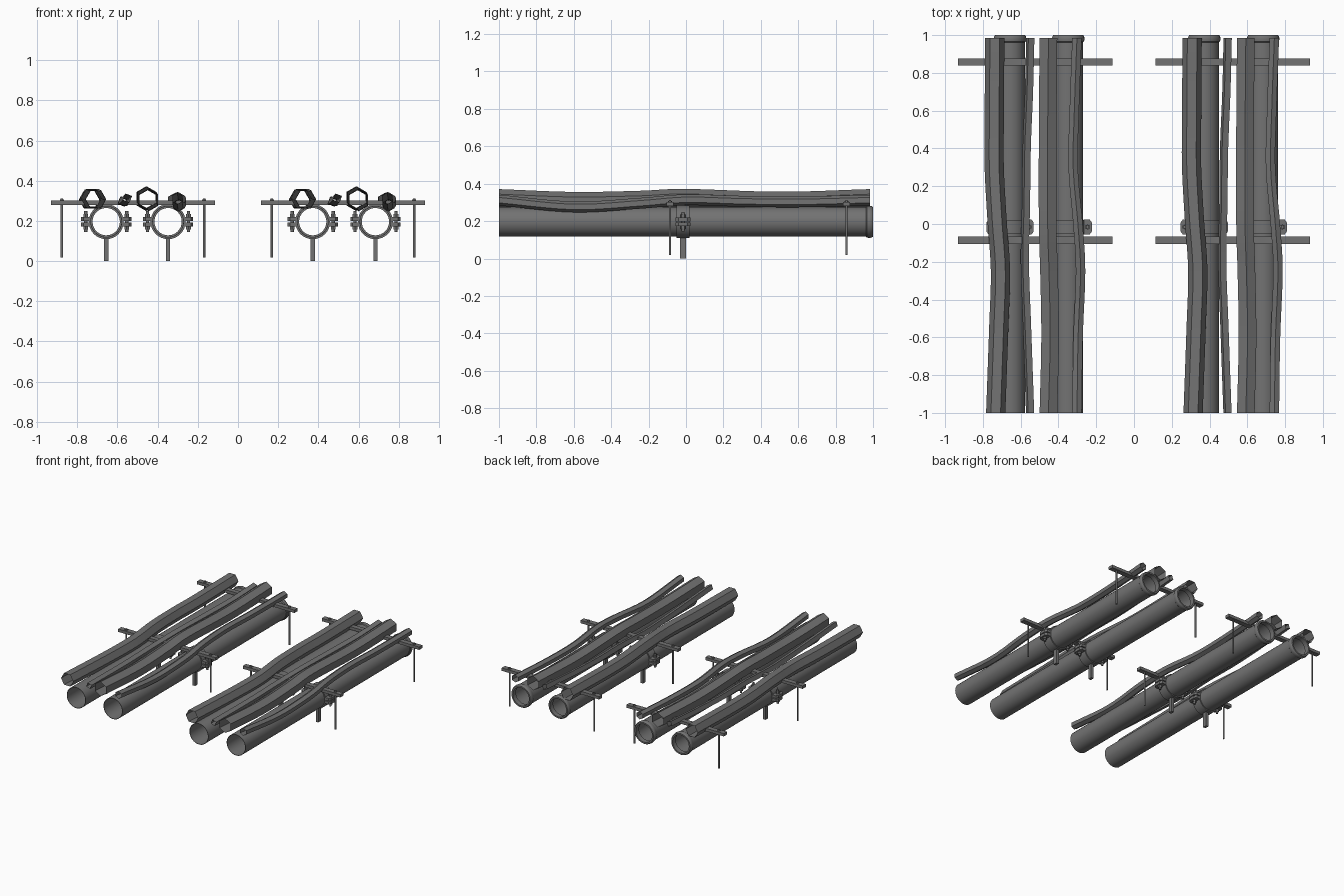
import bpy, bmesh, math
from mathutils import Vector, Matrix

cube = bpy.data.objects.get("Cube")
if cube:
    bpy.data.objects.remove(cube, do_unlink=True)

GREY = (0.17, 0.17, 0.17, 1)
metal = bpy.data.materials.new("dark grey")
metal.use_nodes = True
metal.diffuse_color = GREY
metal.node_tree.nodes["Principled BSDF"].inputs["Base Color"].default_value = GREY


def finish(name, bm, smooth=False):
    bmesh.ops.recalc_face_normals(bm, faces=bm.faces)
    mesh = bpy.data.meshes.new(name)
    bm.to_mesh(mesh)
    bm.free()
    mesh.materials.append(metal)
    ob = bpy.data.objects.new(name, mesh)
    bpy.context.collection.objects.link(ob)
    if smooth:
        bpy.ops.object.select_all(action='DESELECT')
        ob.select_set(True)
        bpy.context.view_layer.objects.active = ob
        bpy.ops.object.shade_smooth_by_angle(angle=math.radians(35))
    return ob


def skin(bm, rings, closed=False):
    """Bridge successive rings of vertices with quads."""
    n = len(rings[0])
    pairs = list(zip(rings, rings[1:]))
    if closed:
        pairs.append((rings[-1], rings[0]))
    for a, b in pairs:
        for i in range(n):
            j = (i + 1) % n
            bm.faces.new((a[i], a[j], b[j], b[i]))


def lathe(name, x, z, profile, sides=32):
    """Closed (radius, y) profile spun around a line along y."""
    bm = bmesh.new()
    rings = []
    for r, y in profile:
        turns = [math.tau * i / sides for i in range(sides)]
        rings.append([bm.verts.new((x + r * math.cos(t), y, z + r * math.sin(t)))
                      for t in turns])
    skin(bm, rings, closed=True)
    return finish(name, bm, True)


def add_box(bm, centre, size):
    bmesh.ops.create_cube(bm, size=1, matrix=Matrix.Translation(centre)
                          @ Matrix.Diagonal((*size, 1)))


def add_rod(bm, x, y, z0, z1, r, sides=12):
    bmesh.ops.create_cone(bm, cap_ends=True, segments=sides, radius1=r, radius2=r,
                          depth=z1 - z0, matrix=Matrix.Translation((x, y, (z0 + z1) / 2)))


def smooth_path(points, steps=6):
    """Catmull-Rom samples through the points."""
    p = [Vector(q) for q in points]
    p = [2 * p[0] - p[1]] + p + [2 * p[-1] - p[-2]]
    out = []
    for a, b, c, d in zip(p, p[1:], p[2:], p[3:]):
        for k in range(steps):
            t = k / steps
            out.append(0.5 * (2 * b + (c - a) * t + (2 * a - 5 * b + 4 * c - d) * t ** 2
                              + (3 * b - a - 3 * c + d) * t ** 3))
    return out + [p[-2]]


def cable(name, shift, stations, radius, sides, turn):
    bm = bmesh.new()
    rings = []
    for c in smooth_path(stations):
        ring = []
        for i in range(sides):
            t = turn + math.tau * i / sides
            ring.append(bm.verts.new((c.x + shift + radius * math.cos(t), c.y,
                                      c.z + radius * math.sin(t))))
        rings.append(ring)
    skin(bm, rings)
    return finish(name, bm)


PIPE_Z = 0.196
CLAMP_Y = -0.016


def pipe(side, x):
    # Long pipe with a rolled collar at the back end
    lathe(f"{side}_pipe", x, PIPE_Z, [(0.079, -1), (0.079, 0.98), (0.076, 0.98), (0.076, -1)])
    lathe(f"{side}_pipe_collar", x, PIPE_Z,
          [(0.079, 0.962), (0.084, 0.967), (0.086, 0.98), (0.084, 0.993), (0.079, 1),
           (0.068, 1), (0.068, 0.962)])
    # Clamp band
    lathe(f"{side}_clamp_band", x, PIPE_Z,
          [(0.079, CLAMP_Y - 0.036), (0.087, CLAMP_Y - 0.036),
           (0.087, CLAMP_Y + 0.036), (0.079, CLAMP_Y + 0.036)])
    # Clamp ears in two halves, with a bolt through each pair
    bm = bmesh.new()
    for s in (-1, 1):
        for h in (-1, 1):
            z0 = PIPE_Z + h * 0.013
            outline = [(0.08, -0.04), (0.113, -0.04), (0.125, -0.024),
                       (0.125, 0.024), (0.113, 0.04), (0.08, 0.04)]
            lo, hi = [[bm.verts.new((x + s * u, CLAMP_Y + v, z0 + d)) for u, v in outline]
                      for d in (-0.01, 0.01)]
            skin(bm, [lo, hi])
            bm.faces.new(lo)
            bm.faces.new(hi)
        add_rod(bm, x + s * 0.102, CLAMP_Y, PIPE_Z - 0.052, PIPE_Z + 0.052, 0.008)
        for h in (-1, 1):
            z0 = PIPE_Z + h * 0.03
            add_rod(bm, x + s * 0.102, CLAMP_Y, z0 - 0.008, z0 + 0.008, 0.014, 6)
    finish(f"{side}_clamp_ears", bm)
    # Support post
    bm = bmesh.new()
    add_box(bm, (x, CLAMP_Y, 0.056), (0.021, 0.03, 0.112))
    finish(f"{side}_support_post", bm)


def rack(side, x, y):
    # Cross bar hung on two threaded rods with nuts
    bm = bmesh.new()
    add_box(bm, (x, y, 0.291), (0.816, 0.038, 0.022))
    finish(f"{side}_rack_bar", bm)
    bm = bmesh.new()
    for s in (-1, 1):
        add_rod(bm, x + s * 0.354, y, 0.018, 0.312, 0.006)
        add_rod(bm, x + s * 0.354, y, 0.301, 0.307, 0.011, 6)
    finish(f"{side}_rack_rods", bm)


for side, x in (("right_outer", -0.656), ("right_inner", -0.348),
                ("left_inner", 0.372), ("left_outer", 0.684)):
    pipe(side, x)

# Sagging cables: x, y, z along each run
WIDE = [(-0.732, -1, 0.312), (-0.716, -0.55, 0.305), (-0.707, -0.25, 0.308),
        (-0.725, 0.02, 0.315), (-0.740, 0.3, 0.308), (-0.74, 0.55, 0.305),
        (-0.737, 0.985, 0.312)]
THIN = [(-0.55, -1, 0.314), (-0.566, -0.55, 0.298), (-0.578, -0.2, 0.294),
        (-0.572, 0.1, 0.3), (-0.568, 0.4, 0.296), (-0.556, 0.7, 0.3), (-0.549, 0.985, 0.314)]
STRAIGHT = [(-0.453, -1, 0.317), (-0.444, -0.6, 0.302), (-0.45, -0.25, 0.308),
            (-0.457, 0, 0.318), (-0.457, 0.5, 0.303), (-0.453, 0.985, 0.317)]
SMALL = [(-0.302, -1, 0.312), (-0.296, -0.6, 0.276), (-0.283, -0.25, 0.295),
         (-0.297, 0, 0.314), (-0.322, 0.3, 0.306), (-0.316, 0.6, 0.303),
         (-0.302, 0.985, 0.312)]

for side, shift in (("right", 0), ("left", 1.045)):
    for y in (-0.086, 0.858):
        rack(f"{side}_{'back' if y > 0 else 'front'}", -0.5225 + shift, y)
    cable(f"{side}_wide_cable", shift, WIDE, 0.051, 6, 0)
    cable(f"{side}_thin_cable", shift, THIN, 0.024, 4, math.radians(25))
    cable(f"{side}_straight_cable", shift, STRAIGHT, 0.054, 6, math.pi / 6)
    cable(f"{side}_small_cable", shift, SMALL, 0.029, 6, math.pi / 6)
